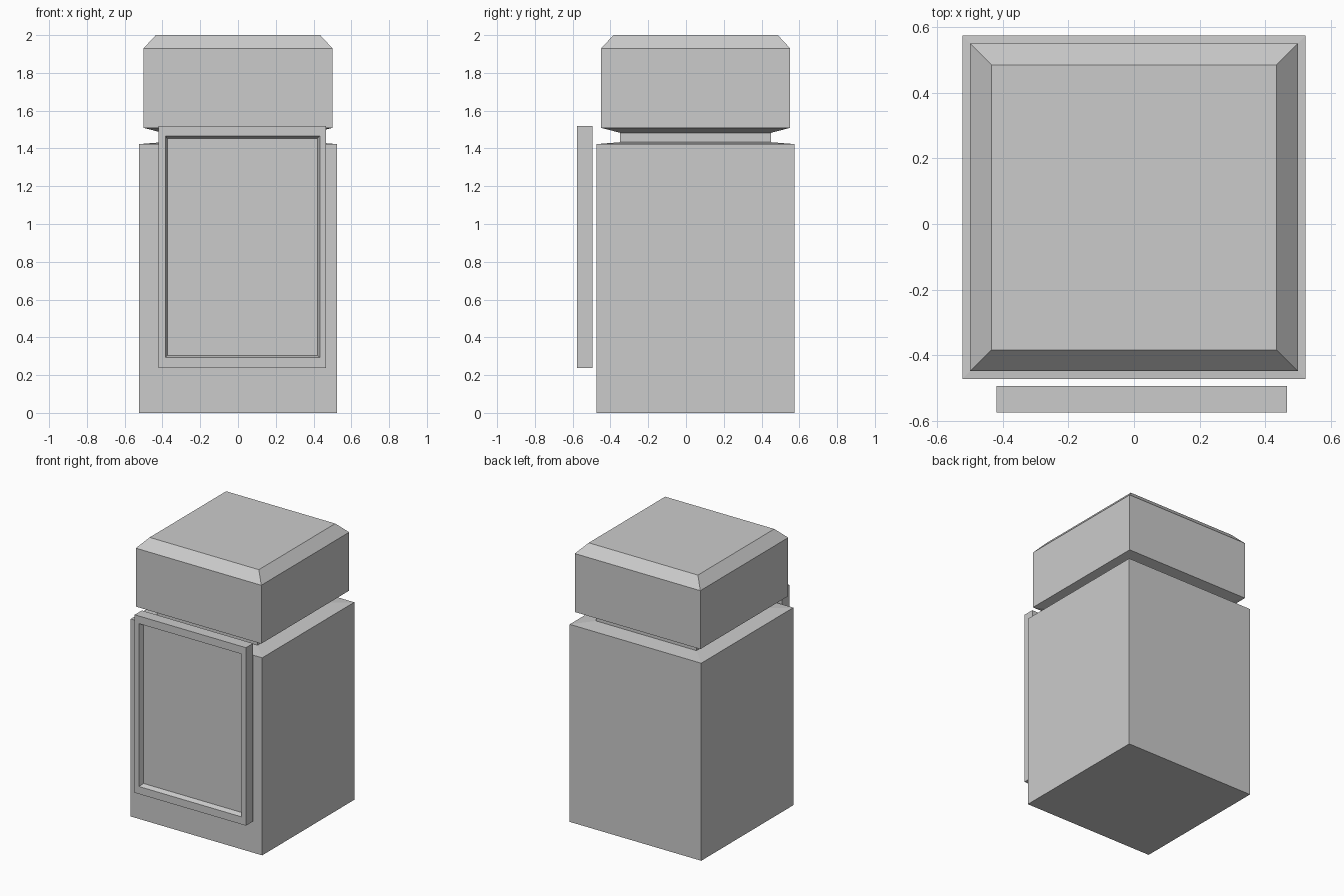
import bpy, bmesh

if "Cube" in bpy.data.objects:
    bpy.data.objects.remove(bpy.data.objects["Cube"])


def finish(bm, name):
    bmesh.ops.recalc_face_normals(bm, faces=bm.faces)
    mesh = bpy.data.meshes.new(name)
    bm.to_mesh(mesh)
    bm.free()
    obj = bpy.data.objects.new(name, mesh)
    bpy.context.collection.objects.link(obj)
    return obj


def skin(name, rings):
    """Join a stack of four-point rings with quads and cap both ends."""
    bm = bmesh.new()
    loops = [[bm.verts.new(p) for p in ring] for ring in rings]
    for a, b in zip(loops, loops[1:]):
        for i in range(4):
            j = (i + 1) % 4
            bm.faces.new((a[i], a[j], b[j], b[i]))
    bm.faces.new(loops[0])
    bm.faces.new(loops[-1])
    return finish(bm, name)


CY = 0.051  # jar centre in y


def square(half, z):
    return [(sx * half, CY + sy * half, z)
            for sx, sy in ((-1, -1), (1, -1), (1, 1), (-1, 1))]


def upright(x0, x1, z0, z1, y):
    return [(x0, y, z0), (x1, y, z0), (x1, y, z1), (x0, y, z1)]


# Square jar: body, narrow neck and chamfered lid as one stepped profile
profile = [(0.524, 0), (0.524, 1.423), (0.40, 1.433), (0.40, 1.483),
           (0.50, 1.509), (0.50, 1.93), (0.435, 2.0)]
skin("jar", [square(h, z) for h, z in profile])

# Front panel floating ahead of the body, with a shallow tapered recess
skin("front_panel", [
    upright(-0.42, 0.467, 0.238, 1.52, -0.495),
    upright(-0.42, 0.467, 0.238, 1.52, -0.576),
    upright(-0.385, 0.433, 0.292, 1.465, -0.576),
    upright(-0.373, 0.42, 0.305, 1.452, -0.543),
])
